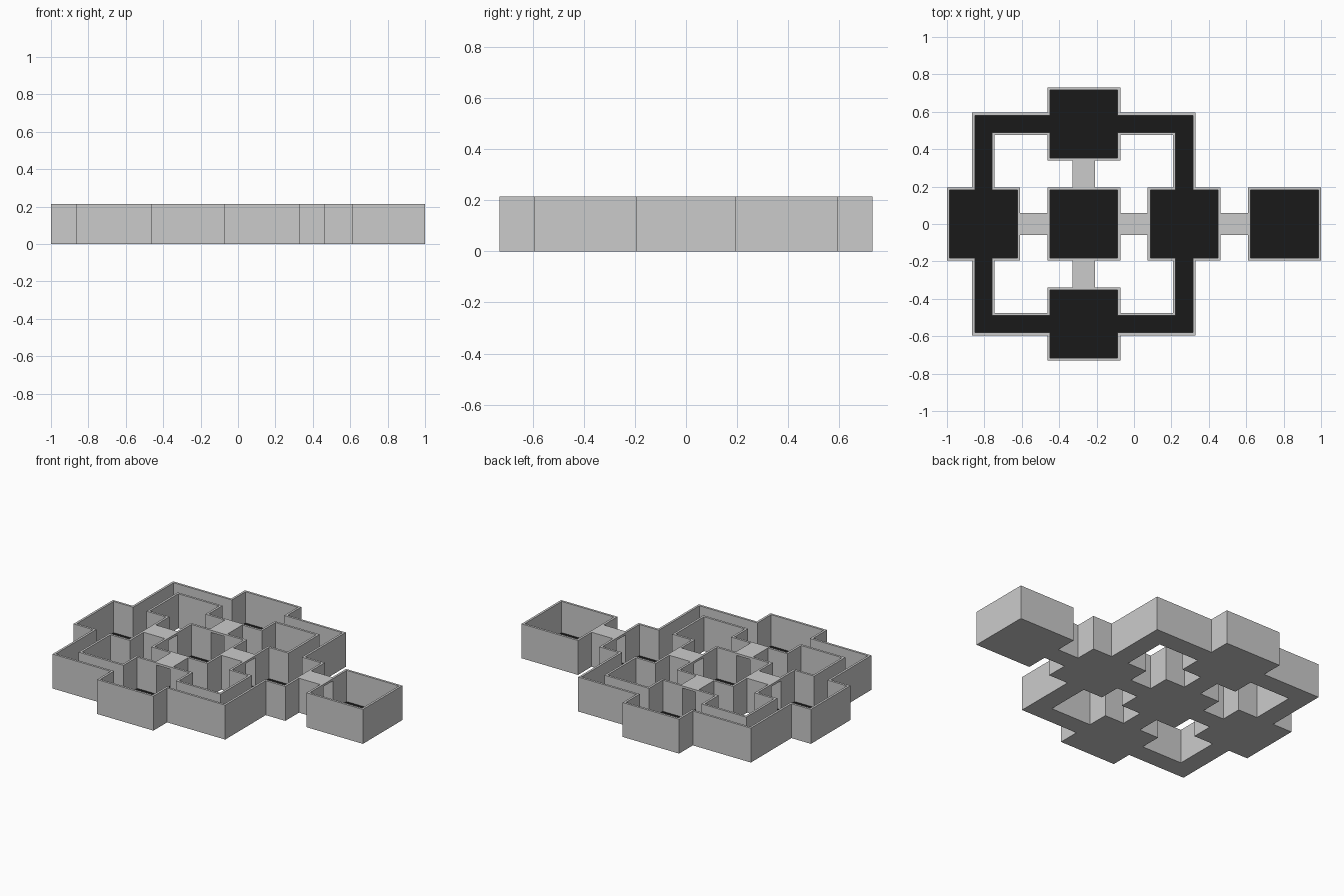
import bpy, bmesh

if "Cube" in bpy.data.objects:
    bpy.data.objects.remove(bpy.data.objects["Cube"])

S = 0.5367          # spacing of rooms in x
SY = 0.535          # spacing of rooms in y
R, C = 0.195, 0.06  # half sizes of rooms and corridors
T = 0.014           # wall thickness
H, FLOOR = 0.215, 0.02
XL, XM, XR, XE = -1.5 * S, -0.5 * S, 0.5 * S, 1.5 * S


def passage(a, b):
    """Footprint of a straight corridor between two centre points."""
    return (min(a[0], b[0]) - C, max(a[0], b[0]) + C,
            min(a[1], b[1]) - C, max(a[1], b[1]) + C)


def room(x, y):
    return (x - R, x + R, y - R, y + R)


def inset(f):
    return (f[0] + T, f[1] - T, f[2] + T, f[3] - T)


# Rooms in a cross with one extra room to the right
rooms = [room(x, 0) for x in (XL, XM, XR, XE)] + [room(XM, s * SY) for s in (-1, 1)]
# Open corridors around the ring
ring = [passage((XL, s * SY), (XR, s * SY)) for s in (-1, 1)]
ring += [passage((x, -SY), (x, SY)) for x in (XL, XR)]
# Roofed tunnels joining the rooms along both axes
tunnels = [passage((XL, 0), (XE, 0)), passage((XM, -SY), (XM, SY))]

outer = [f + (0, H) for f in rooms + ring + tunnels]
hollow = [inset(f) + (FLOOR, H) for f in rooms + ring]
hollow += [inset(f) + (FLOOR, H - T) for f in tunnels]


def inside(p, boxes):
    return any(all(b[2 * i] < p[i] < b[2 * i + 1] for i in range(3)) for b in boxes)


# Split space at every box edge and keep the cells that are solid
cuts = [sorted({round(b[2 * i + k], 5) for b in outer + hollow for k in (0, 1)})
        for i in range(3)]
mids = [[(a + b) / 2 for a, b in zip(c, c[1:])] for c in cuts]
n = [len(m) for m in mids]
solid = {(i, j, k) for i in range(n[0]) for j in range(n[1]) for k in range(n[2])
         if inside((mids[0][i], mids[1][j], mids[2][k]), outer)
         and not inside((mids[0][i], mids[1][j], mids[2][k]), hollow)}

# Skin the solid cells
bm = bmesh.new()
verts = {}


def vert(key):
    if key not in verts:
        verts[key] = bm.verts.new([cuts[a][key[a]] for a in range(3)])
    return verts[key]


for cell in solid:
    for axis in range(3):
        u, v = (axis + 1) % 3, (axis + 2) % 3
        for side in (0, 1):
            near = list(cell)
            near[axis] += 2 * side - 1
            if tuple(near) in solid:
                continue
            quad = []
            for du, dv in ((0, 0), (1, 0), (1, 1), (0, 1)):
                key = list(cell)
                key[axis] += side
                key[u] += du
                key[v] += dv
                quad.append(vert(tuple(key)))
            face = bm.faces.new(quad if side else quad[::-1])
            # Dark floor inside the rooms and corridors
            if axis == 2 and side and abs(cuts[2][cell[2] + 1] - FLOOR) < 1e-4:
                face.material_index = 1

bmesh.ops.dissolve_limit(bm, angle_limit=0.01, verts=bm.verts[:], edges=bm.edges[:],
                         delimit={'MATERIAL'})
mesh = bpy.data.meshes.new("walled_rooms")
bm.to_mesh(mesh)
bm.free()

for name, col in (("wall_grey", (0.8, 0.8, 0.8, 1)), ("floor_black", (0.01, 0.01, 0.01, 1))):
    mat = bpy.data.materials.new(name)
    mat.diffuse_color = col
    mat.use_nodes = True
    mat.node_tree.nodes["Principled BSDF"].inputs["Base Color"].default_value = mat.diffuse_color
    mesh.materials.append(mat)
bpy.context.collection.objects.link(bpy.data.objects.new("walled_rooms", mesh))
